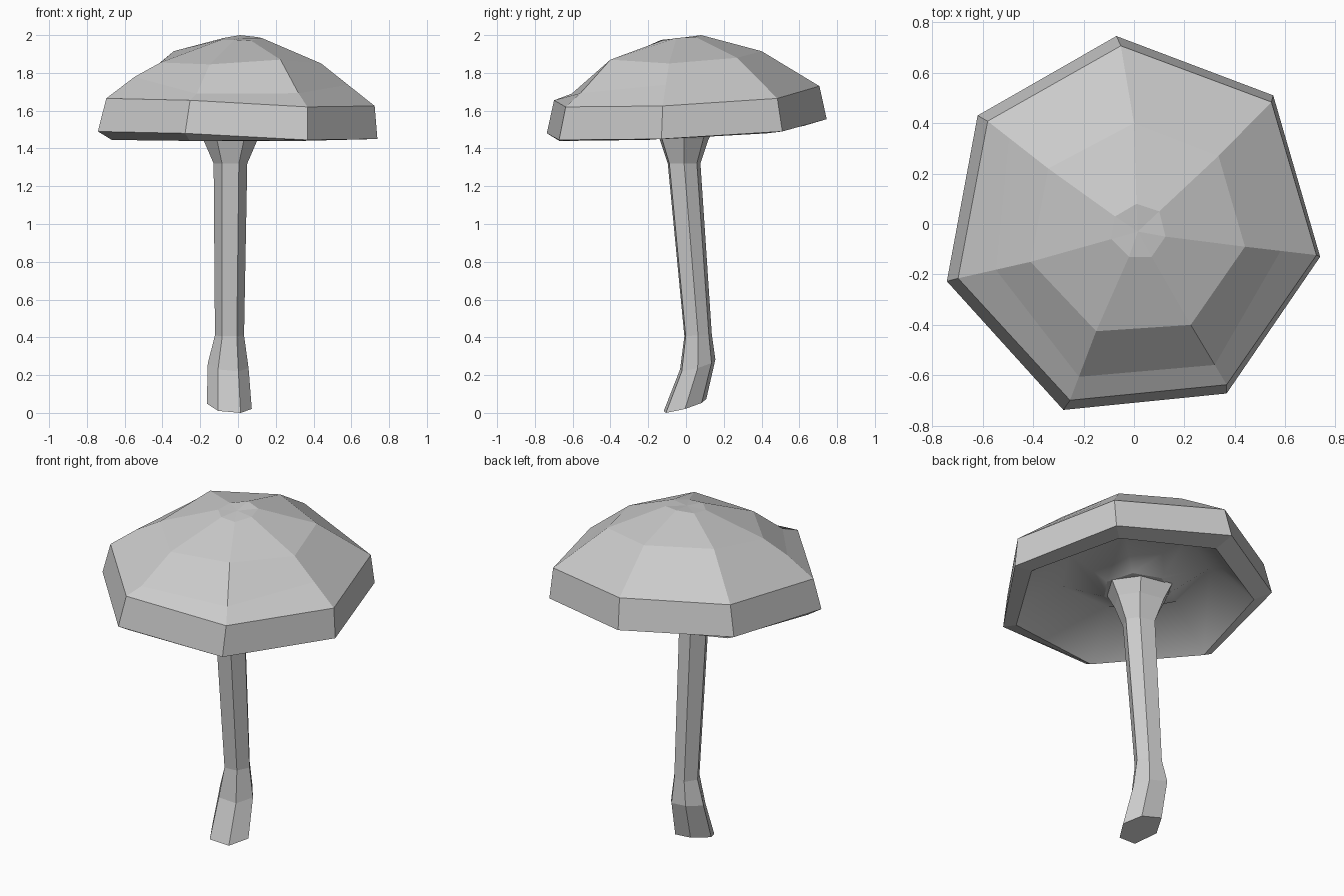
import bpy, bmesh
from math import cos, sin, pi
from mathutils import Vector

if "Cube" in bpy.data.objects:
    bpy.data.objects.remove(bpy.data.objects["Cube"])


def loft(name, rings, smooth_from=None):
    """Skin a stack of equal-sided rings; one-point rings close to a tip."""
    bm = bmesh.new()
    rows = [[bm.verts.new(p) for p in r] for r in rings]
    for k, (a, b) in enumerate(zip(rows, rows[1:])):
        n = max(len(a), len(b))
        for i in range(n):
            j = (i + 1) % n
            if len(a) == 1:
                f = bm.faces.new((a[0], b[i], b[j]))
            elif len(b) == 1:
                f = bm.faces.new((a[i], b[0], a[j]))
            else:
                f = bm.faces.new((a[i], b[i], b[j], a[j]))
            f.smooth = smooth_from is not None and k >= smooth_from
    for r in (rows[0], rows[-1]):
        if len(r) > 2:
            bm.faces.new(r)
    bmesh.ops.recalc_face_normals(bm, faces=bm.faces)
    me = bpy.data.meshes.new(name)
    bm.to_mesh(me)
    bm.free()
    ob = bpy.data.objects.new(name, me)
    bpy.context.collection.objects.link(ob)
    return ob


# Cap: seven-sided rings from crown to rim
apex = [(0.015, -0.03, 1.985)]
crown = [(0.01, 0.08, 2.0), (0.10, 0.05, 1.99), (0.125, -0.05, 1.985), (0.07, -0.13, 1.97),
         (-0.02, -0.13, 1.975), (-0.09, -0.06, 1.975), (-0.075, 0.03, 1.985)]
shoulder = [(0.0, 0.40, 1.915), (0.335, 0.27, 1.88), (0.44, -0.09, 1.85), (0.225, -0.40, 1.87),
            (-0.15, -0.425, 1.845), (-0.41, -0.15, 1.855), (-0.34, 0.22, 1.915)]
rim = [(-0.07, 0.745, 1.555), (0.552, 0.51, 1.49), (0.738, -0.13, 1.45), (0.367, -0.672, 1.445),
       (-0.28, -0.737, 1.48), (-0.742, -0.227, 1.49), (-0.62, 0.43, 1.54)]
upper_rim = [(x * 0.96 + 0.015, y * 0.948, z + 0.175) for x, y, z in rim]

# Uneven ring between shoulder and upper rim: (blend, bump)
bumps = [(0.5, 0), (0.5, 0), (0.5, 0), (0.33, -0.01), (0.34, -0.03), (0.52, 0.015), (0.35, 0)]
slope = [Vector(u).lerp(Vector(s), t) + Vector((0, 0, b))
         for u, s, (t, b) in zip(upper_rim, shoulder, bumps)]

# Hollow underside: lip (scale, height), deep trough, collar meeting the stem
lip_shape = [(0.84, 1.52), (0.84, 1.48), (0.86, 1.45), (0.9, 1.44),
             (0.91, 1.44), (0.9, 1.445), (0.87, 1.49)]
lip = [(x * s, y * s, h) for (x, y, z), (s, h) in zip(rim, lip_shape)]
trough = [(x * 0.55, y * 0.55, 1.65 + (z - 1.49) * 0.5) for x, y, z in rim]
collar = [(x * 0.25 - 0.03, y * 0.25 - 0.01, 1.53) for x, y, z in rim]
loft("cap", [apex, crown, shoulder, slope, upper_rim, rim, lip, trough, collar], 6)

# Stem: hexagonal sections (x, y, z, radius x, radius y, tilt along y, tilt along x)
sections = [(-0.046, -0.005, 0.035, 0.119, 0.13, 0.28, -0.12),
            (-0.052, 0.062, 0.25, 0.108, 0.108, 0.28, -0.12),
            (-0.045, 0.064, 0.41, 0.077, 0.084, 0.05, 0),
            (-0.04, -0.01, 1.32, 0.089, 0.1, 0, 0),
            (-0.04, -0.01, 1.45, 0.145, 0.15, 0, 0),
            (-0.04, -0.01, 1.535, 0.19, 0.2, 0, 0)]
squash = [1, 0.78, 1, 1, 1, 0.9]  # narrower right-hand side
rings = []
for x, y, z, rx, ry, ty, tx in sections:
    ring = []
    for i in range(6):
        dx, dy = rx * cos(i * pi / 3), ry * sin(i * pi / 3) * squash[i]
        ring.append((x + dx, y + dy, max(0, z + ty * dy + tx * dx)))
    rings.append(ring)
loft("stem", rings)
